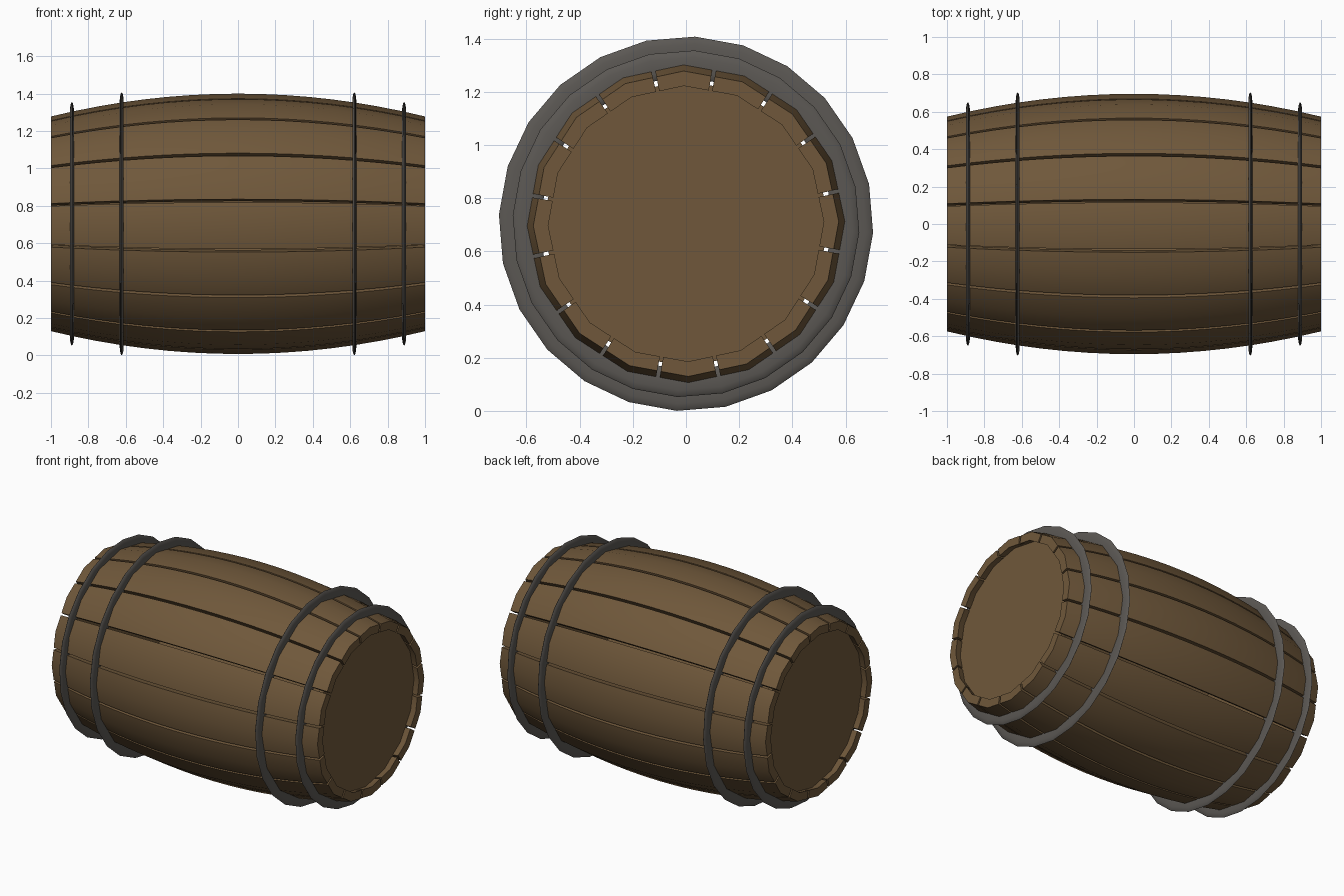
import bpy, bmesh, math

if "Cube" in bpy.data.objects:
    bpy.data.objects.remove(bpy.data.objects["Cube"])

CZ = 0.704            # height of barrel axis
STAVES, SEGS = 16, 16
ROT = math.radians(0.85)


def mat(name, rgb):
    m = bpy.data.materials.new(name)
    m.diffuse_color = (*rgb, 1)
    m.use_nodes = True
    m.node_tree.nodes["Principled BSDF"].inputs["Base Color"].default_value = m.diffuse_color
    return m


wood = mat("brown wood", (0.160, 0.097, 0.043))
iron = mat("grey iron", (0.105, 0.097, 0.088))


def radius(x):
    return 0.696 - 0.122 * x * x


def point(x, r, a):
    return (x, r * math.cos(a), CZ + r * math.sin(a))


def finish(bm, name, material):
    bmesh.ops.recalc_face_normals(bm, faces=bm.faces)
    me = bpy.data.meshes.new(name)
    bm.to_mesh(me)
    bm.free()
    ob = bpy.data.objects.new(name, me)
    bpy.context.collection.objects.link(ob)
    me.materials.append(material)
    bpy.ops.object.select_all(action='DESELECT')
    ob.select_set(True)
    bpy.context.view_layer.objects.active = ob
    bpy.ops.object.shade_smooth_by_angle(angle=math.radians(30))
    return ob


def bridge(bm, rings, loop):
    n = len(rings[0])
    pairs = list(zip(rings, rings[1:])) + ([(rings[-1], rings[0])] if loop else [])
    for a, b in pairs:
        for i in range(n):
            j = (i + 1) % n
            bm.faces.new((a[i], a[j], b[j], b[i]))


# curved staves, each bent along its centre line, with narrow gaps between
half = math.pi / STAVES
edge = half - math.radians(0.7)
drop = math.cos(half) / math.cos(half - edge)
for k in range(STAVES):
    bm = bmesh.new()
    c = k * 2 * half + ROT
    rings = []
    for i in range(SEGS + 1):
        x = -1 + 2 * i / SEGS
        ro, ri = radius(x), radius(x) - 0.056
        section = [(ro * drop, -edge), (ro, 0), (ro * drop, edge),
                   (ri * drop, edge), (ri, 0), (ri * drop, -edge)]
        rings.append([bm.verts.new(point(x, r, c + a)) for r, a in section])
    bridge(bm, rings, False)
    bm.faces.new(rings[0])
    bm.faces.new(rings[-1])
    finish(bm, f"stave_{k + 1}", wood)

# recessed round heads
for side, x in (("left", -0.94), ("right", 0.94)):
    bm = bmesh.new()
    rings = [[bm.verts.new(point(x + d, 0.528, ROT + math.tau * i / 32)) for i in range(32)]
             for d in (-0.015, 0.015)]
    bridge(bm, rings, False)
    bm.faces.new(rings[0])
    bm.faces.new(rings[1])
    finish(bm, f"{side}_head", wood)

# thin flattened hoops with 24 sides
for side, s in (("left", -1), ("right", 1)):
    for kind, x, major, minor in (("inner", 0.622, 0.651, 0.053), ("outer", 0.888, 0.6, 0.052)):
        bm = bmesh.new()
        rings = []
        for i in range(24):
            a = math.tau * i / 24 - math.radians(2.8)
            rings.append([bm.verts.new(point(s * x + 0.011 * math.sin(t),
                                             major + minor * math.cos(t), a))
                          for t in (math.tau * j / 12 for j in range(12))])
        bridge(bm, rings, True)
        finish(bm, f"{side}_{kind}_hoop", iron)
